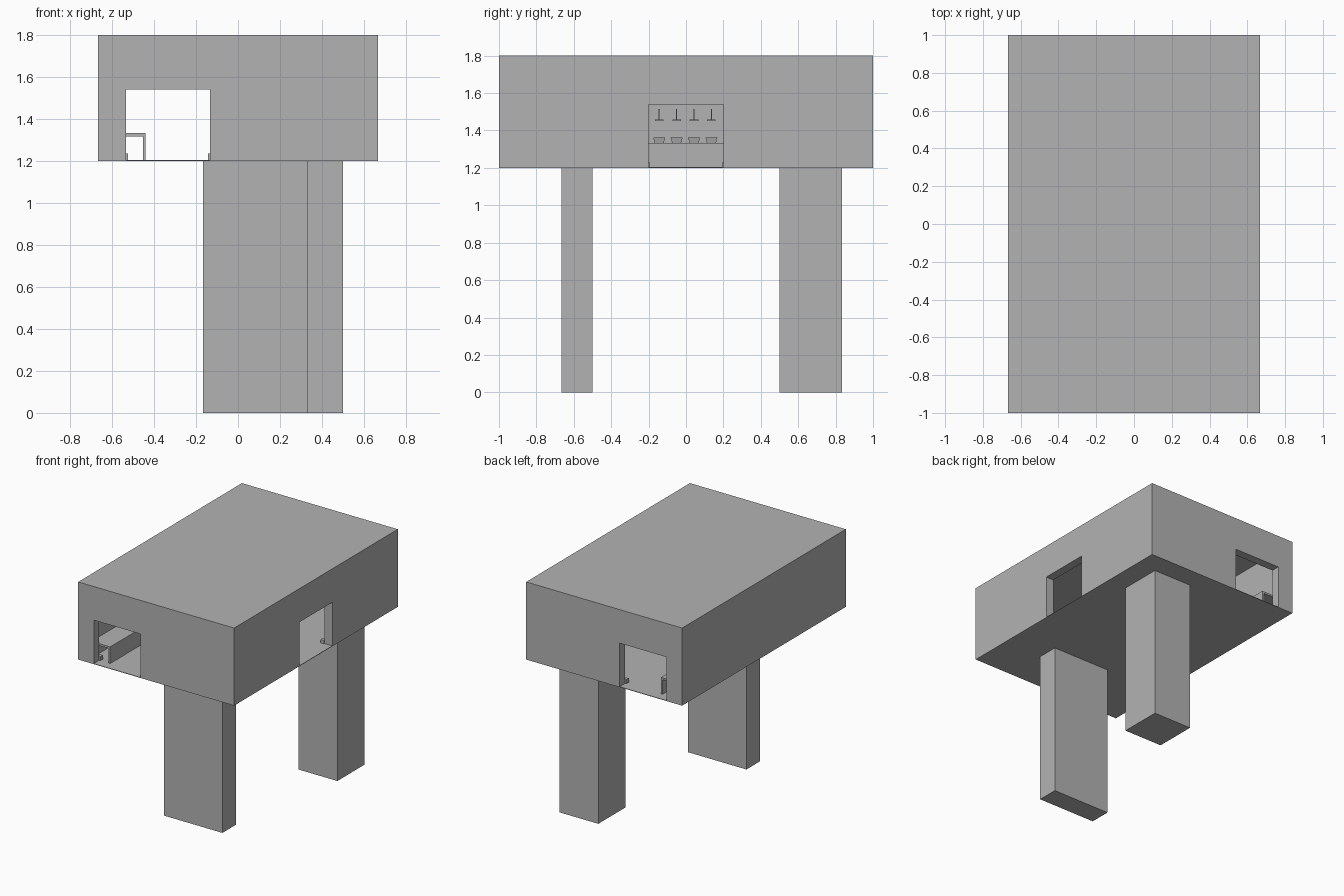
import bpy, bmesh

cube = bpy.data.objects.get("Cube")
if cube:
    bpy.data.objects.remove(cube, do_unlink=True)

grey = bpy.data.materials.new("plain grey")
grey.use_nodes = True
grey.diffuse_color = (0.45, 0.45, 0.45, 1)
grey.node_tree.nodes["Principled BSDF"].inputs["Base Color"].default_value = (0.45, 0.45, 0.45, 1)


def box(name, x, y, z, taper=1.0):
    """Box between (low, high) pairs; taper scales the bottom end."""
    bm = bmesh.new()
    bmesh.ops.create_cube(bm, size=1)
    for v in bm.verts:
        k = taper if v.co.z < 0 else 1.0
        v.co.x = sum(x) / 2 + v.co.x * k * (x[1] - x[0])
        v.co.y = sum(y) / 2 + v.co.y * k * (y[1] - y[0])
        v.co.z = sum(z) / 2 + v.co.z * (z[1] - z[0])
    mesh = bpy.data.meshes.new(name)
    bm.to_mesh(mesh)
    bm.free()
    mesh.materials.append(grey)
    obj = bpy.data.objects.new(name, mesh)
    bpy.context.collection.objects.link(obj)
    return obj


U = 1 / 15            # building module, also the wall thickness
W, L = 10 * U, 1.0    # half width and half length
BASE, TOP = 1.2, 1.8
FLOOR = BASE + 0.004
HEAD = 1.54           # top of the doorways
DOOR = (-8 * U, -2 * U)

# Hollow hall with a passage from front to back and a side doorway
hall = box("hall", (-W, W), (-L, L), (BASE, TOP))
cutters = [
    box("room_cutter", (-W + U, W - U), (-L + U, L - U), (FLOOR, TOP - U)),
    box("passage_cutter", DOOR, (-L - U, L + U), (FLOOR, HEAD)),
    box("side_door_cutter", (W - 2 * U, W + U), (-0.2, 0.2), (FLOOR, HEAD)),
]
for c in cutters:
    c.hide_render = True
    mod = hall.modifiers.new(c.name, "BOOLEAN")
    mod.operation = "DIFFERENCE"
    mod.solver = "EXACT"
    mod.object = c
bpy.context.view_layer.update()
graph = bpy.context.evaluated_depsgraph_get()
carved = bpy.data.meshes.new_from_object(hall.evaluated_get(graph))
hall.modifiers.clear()
hall.data = carved
for c in cutters:
    bpy.data.objects.remove(c, do_unlink=True)

# Legs
box("front_leg", (-2.5 * U, 5 * U), (-10 * U, -7.5 * U), (0, BASE))
box("back_leg", (2.5 * U, 7.5 * U), (7.5 * U, 12.5 * U), (0, BASE))

# Long counter beside the passage
run = (-L + U, L - U)
box("counter_top", (-W + U, -0.44), run, (1.318, 1.333))
box("counter_front", (-0.452, -0.44), run, (FLOOR, 1.318))

# Row of bowls and wall fittings behind the counter
for i in range(4):
    y = -0.143 + i * 0.093
    box("bowl", (-0.595, -0.54), (y - 0.032, y + 0.032), (1.333, 1.362), 0.75)
    box("fitting_stem", (-0.575, -0.569), (y - 0.003, y + 0.003), (1.455, 1.515))
    box("fitting_plate", (-0.6, -0.54), (y - 0.023, y + 0.023), (1.452, 1.459))

# Small stops at the foot of each doorway jamb
for x, s in ((DOOR[0], 1), (DOOR[1], -1)):
    for y in (-L + U, L - U):
        sy = 1 if y < 0 else -1
        box("jamb_stop", sorted((x - s * 0.02, x + s * 0.01)),
            sorted((y, y + sy * 0.03)), (FLOOR, 1.235))
for s in (-1, 1):
    box("side_jamb_stop", (W - U - 0.03, W - U), sorted((s * 0.193, s * 0.22)), (FLOOR, 1.23))
